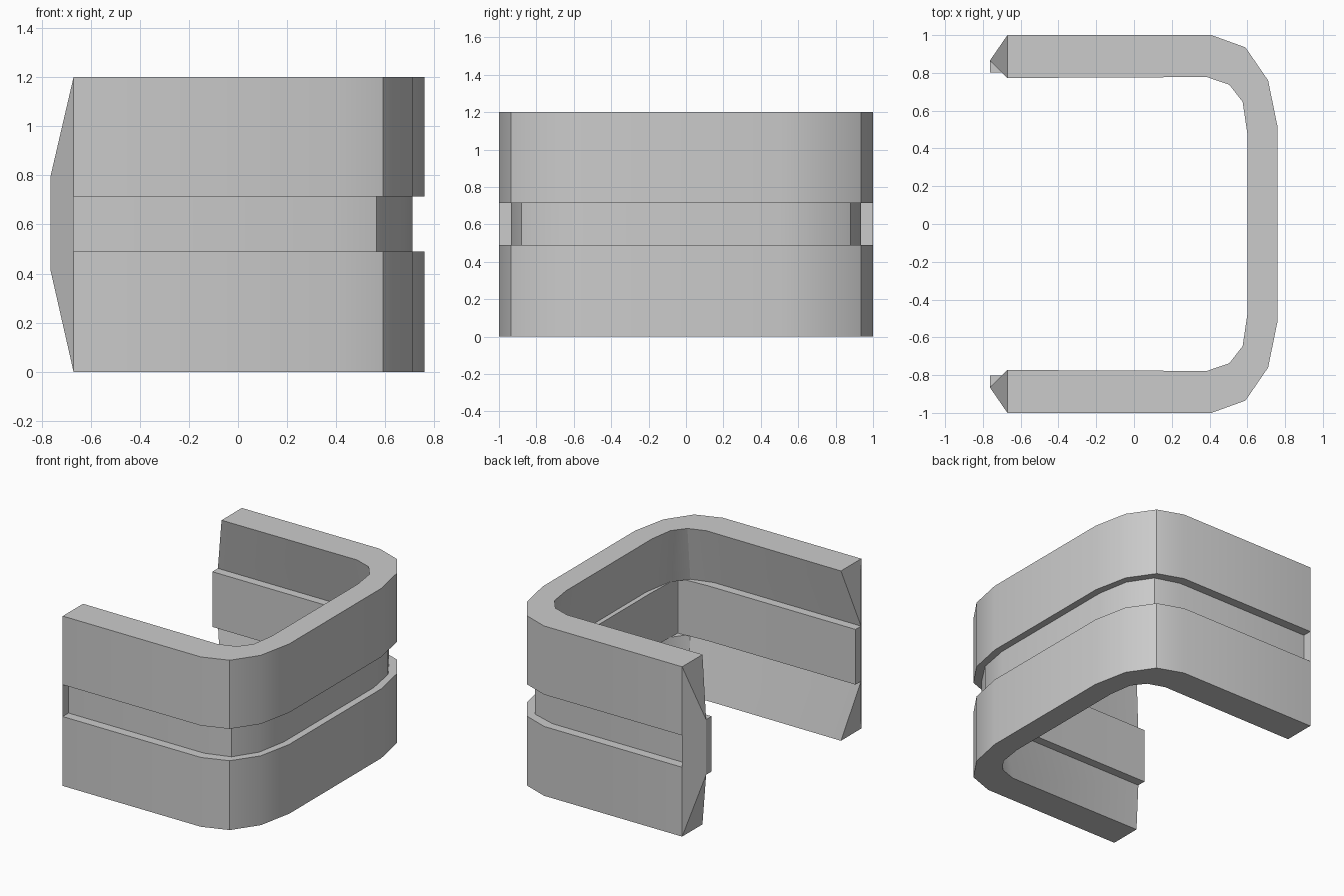
import bpy, bmesh

if "Cube" in bpy.data.objects:
    bpy.data.objects.remove(bpy.data.objects["Cube"])

# Half paths (x, y) in plan, from arm tip to the back wall; all have 5 stations
outer = [(-.67, 1), (.41, 1), (.59, .935), (.71, .76), (.76, .515)]
groove = [(-.67, .935), (.39, .935), (.565, .88), (.67, .72), (.71, .5)]
inner = [(-.67, .773), (.385, .778), (.505, .737), (.575, .647), (.60, .48)]
waist = [(-.763, .865), (.39, .865), (.54, .82), (.625, .705), (.66, .5)]
ridge = [(-.763, .803), (.39, .803), (.615, .79), (.617, .787), (.627, .5)]

# Wall cross-section: path and height, going round the section
section = [(outer, 1.2), (outer, .715), (groove, .715), (groove, .49),
           (outer, .49), (outer, 0), (inner, 0), (waist, .41),
           (ridge, .41), (ridge, .8), (waist, .8), (inner, 1.2)]

bm = bmesh.new()
rings = []
for side in (1, -1):
    order = range(5) if side == 1 else range(4, -1, -1)
    for i in order:
        rings.append([bm.verts.new((p[i][0], side * p[i][1], z)) for p, z in section])

# Loft the section round the U
n = len(section)
for a, b in zip(rings, rings[1:]):
    for k in range(n):
        j = (k + 1) % n
        bm.faces.new((a[k], a[j], b[j], b[k]))

# Pointed arm tips, closed groove ends and ridge ends
caps = [(0, 1, 10), (0, 10, 11), (1, 4, 7, 10), (4, 5, 7), (5, 6, 7),
        (1, 2, 3, 4), (7, 8, 9, 10)]
for r in (rings[0], rings[-1]):
    for c in caps:
        bm.faces.new([r[k] for k in c])
bmesh.ops.recalc_face_normals(bm, faces=bm.faces)

mesh = bpy.data.meshes.new("u_clamp_band")
bm.to_mesh(mesh)
bm.free()
obj = bpy.data.objects.new("u_clamp_band", mesh)
bpy.context.collection.objects.link(obj)
bpy.context.view_layer.objects.active = obj
obj.select_set(True)
bpy.ops.object.shade_smooth_by_angle(angle=0.52)
